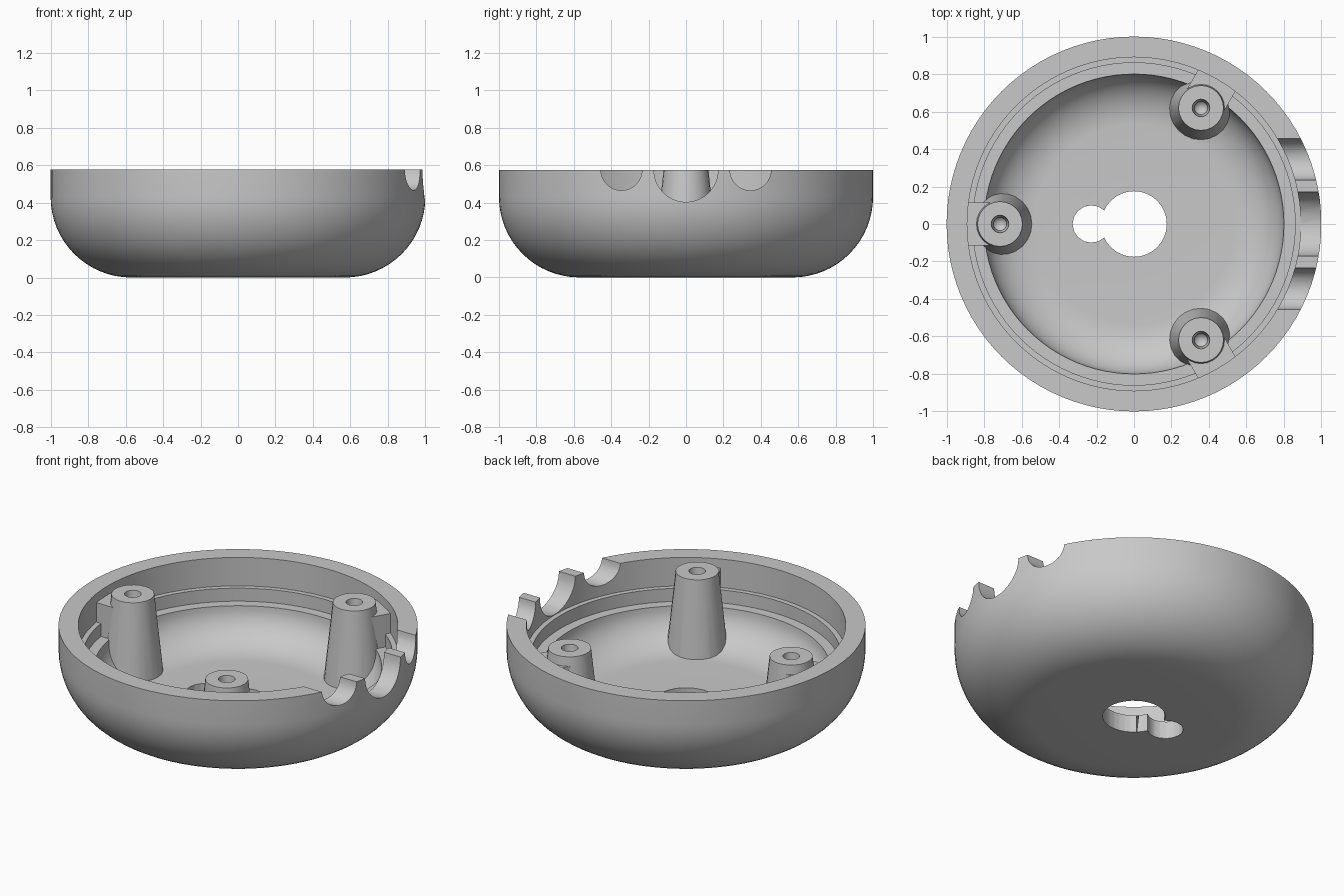
import bpy, bmesh, math
from mathutils import Matrix

if "Cube" in bpy.data.objects:
    bpy.data.objects.remove(bpy.data.objects["Cube"], do_unlink=True)

H = 0.575          # overall height
POST_R = 0.715     # distance of the posts from the axis

grey = bpy.data.materials.new("plain grey")
grey.use_nodes = True
grey.diffuse_color = (0.58, 0.58, 0.58, 1)
grey.node_tree.nodes["Principled BSDF"].inputs["Base Color"].default_value = (0.58, 0.58, 0.58, 1)


def finish(bm, name):
    bmesh.ops.recalc_face_normals(bm, faces=bm.faces)
    me = bpy.data.meshes.new(name)
    bm.to_mesh(me)
    bm.free()
    me.materials.append(grey)
    ob = bpy.data.objects.new(name, me)
    bpy.context.collection.objects.link(ob)
    return ob


def lathe(name, profile, steps, centre=(0, 0, 0)):
    """Spin an (r, z) profile around the vertical axis."""
    bm = bmesh.new()
    verts = [bm.verts.new((r, 0, z)) for r, z in profile]
    edges = [bm.edges.new(pair) for pair in zip(verts, verts[1:])]
    bmesh.ops.spin(bm, geom=verts + edges, cent=(0, 0, 0), axis=(0, 0, 1),
                   angle=math.tau, steps=steps, use_duplicate=False)
    bmesh.ops.remove_doubles(bm, verts=bm.verts, dist=1e-5)
    bmesh.ops.translate(bm, verts=bm.verts, vec=centre)
    return finish(bm, name)


def cylinder(name, radius, length, matrix, sides=32):
    bm = bmesh.new()
    bmesh.ops.create_cone(bm, cap_ends=True, segments=sides, radius1=radius,
                          radius2=radius, depth=length, matrix=matrix)
    return finish(bm, name)


def activate(ob):
    bpy.ops.object.select_all(action='DESELECT')
    ob.select_set(True)
    bpy.context.view_layer.objects.active = ob


def boolean(ob, other, operation, remove=True):
    activate(ob)
    mod = ob.modifiers.new("cut", 'BOOLEAN')
    mod.operation, mod.solver, mod.object = operation, 'EXACT', other
    bpy.ops.object.modifier_apply(modifier=mod.name)
    if remove:
        bpy.data.objects.remove(other, do_unlink=True)


def smooth(ob):
    activate(ob)
    bpy.ops.object.shade_smooth_by_angle(angle=math.radians(30))


def arc(cx, cz, rx, rz, n):
    """Quarter ellipse from straight down to straight outwards."""
    angles = [i / n * math.pi / 2 for i in range(n + 1)]
    return [(cx + rx * math.sin(a), cz - rz * math.cos(a)) for a in angles]


# Bowl: rounded outside, stepped rim and rounded inside
outside = [(0, 0)] + arc(0.57, 0.43, 0.43, 0.43, 16) + [(1, H)]
steps = [(0.89, H), (0.89, 0.40), (0.86, 0.40), (0.86, 0.32)]
inside = arc(0.53, 0.32, 0.27, 0.213, 12)[::-1] + [(0, 0.107)]
bowl = lathe("bowl", outside + steps + inside, 96)

# Keyhole through the floor
for x, radius, sides in ((0, 0.175, 32), (-0.228, 0.1, 16)):
    boolean(bowl, cylinder("hole_cutter", radius, 0.5,
                           Matrix.Translation((x, 0, 0)), sides), 'DIFFERENCE')

# Three cable notches in the left side of the rim
for y, radius in ((0, 0.172), (0.345, 0.11), (-0.345, 0.11)):
    place = Matrix.Translation((0.95, y, H)) @ Matrix.Rotation(math.pi / 2, 4, 'Y')
    boolean(bowl, cylinder("notch_cutter", radius, 0.5, place), 'DIFFERENCE')
smooth(bowl)

# Tapered screw posts, trimmed to stay within the shell, each with a wall rib
core = lathe("core", [(0, 0.05)] + arc(0.57, 0.43, 0.36, 0.38, 12) + [(0.93, 0.7), (0, 0.7)], 64)
core.hide_render = True
post_profile = [(0, 0.05), (0.176, 0.05), (0.12, H), (0.047, H),
                (0.035, 0.46), (0, 0.42)]
for i, name in enumerate(("right", "front", "back")):
    angle = math.pi + i * math.tau / 3
    centre = (POST_R * math.cos(angle), POST_R * math.sin(angle), 0)
    post = lathe(name + "_post", post_profile, 24, centre)
    boolean(post, core, 'INTERSECT', remove=False)
    smooth(post)

    bm = bmesh.new()
    bmesh.ops.create_cube(bm, size=1, matrix=Matrix.Rotation(angle, 4, 'Z')
                          @ Matrix.Translation((0.828, 0, 0.39))
                          @ Matrix.Diagonal((0.126, 0.23, 0.26, 1)))
    finish(bm, name + "_rib")

bpy.data.objects.remove(core, do_unlink=True)
